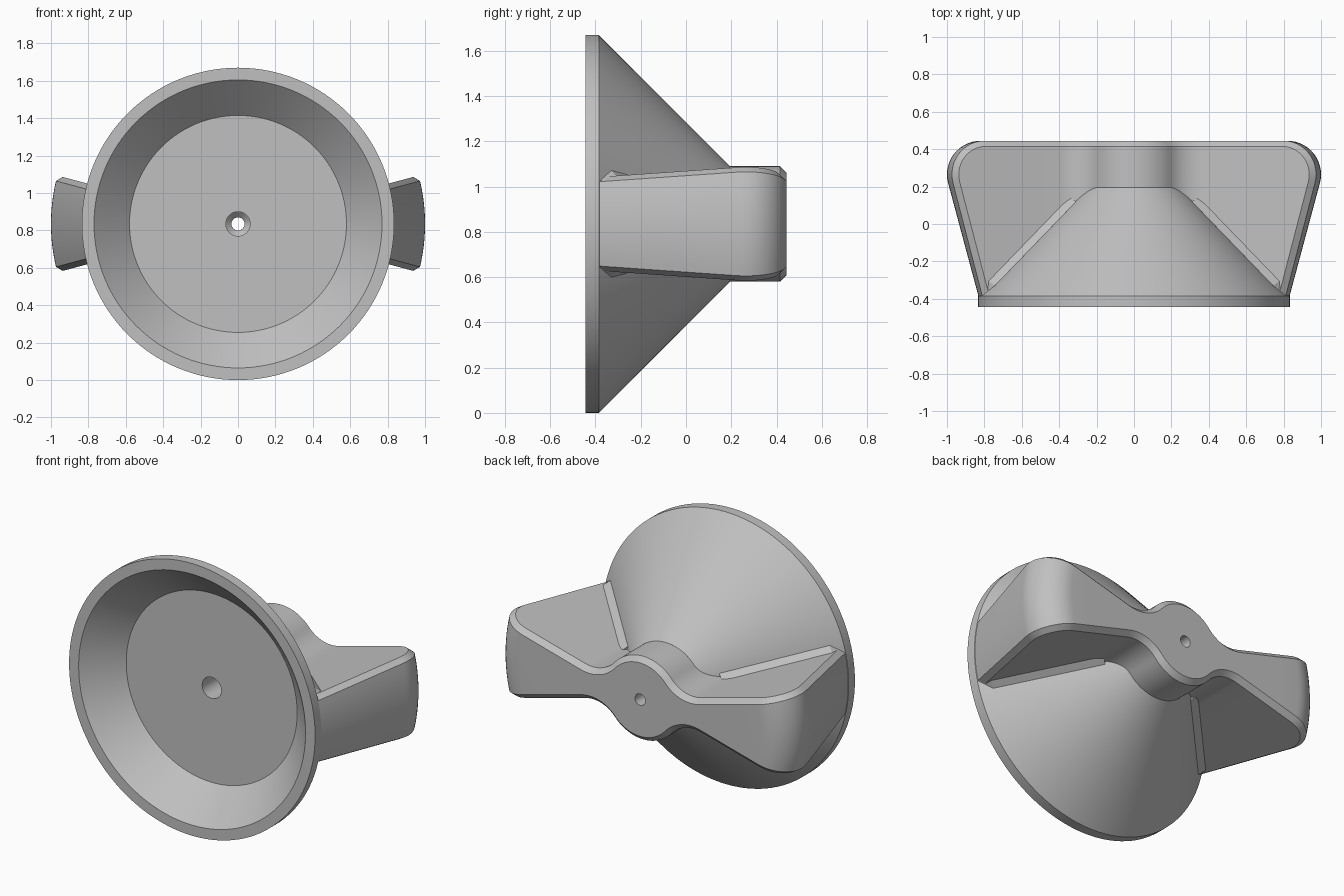
import bpy, bmesh
from math import sin, cos, pi, radians, sqrt, asin
from mathutils import Vector

AXIS_Z = 0.835                 # height of the turning axis
BACK = 0.445                   # rear plane
HUB, FILLET, CH = 0.255, 0.2, 0.03
HOLE = 0.035
A15 = radians(15)
E = Vector((cos(A15), 0, sin(A15)))     # outward along the wing face
T = Vector((-sin(A15), 0, cos(A15)))    # wing face normal
Y = Vector((0, 1, 0))

cube = bpy.data.objects.get("Cube")
if cube:
    bpy.data.objects.remove(cube, do_unlink=True)

grey = bpy.data.materials.new("light_grey")
grey.use_nodes = True
colour = (0.53, 0.53, 0.53, 1)
grey.diffuse_color = colour
bsdf = next(n for n in grey.node_tree.nodes if n.type == 'BSDF_PRINCIPLED')
bsdf.inputs["Base Color"].default_value = colour


def finish(name, bm, mirror=False):
    bmesh.ops.remove_doubles(bm, verts=bm.verts, dist=1e-5)
    bmesh.ops.dissolve_degenerate(bm, edges=bm.edges, dist=1e-5)
    bmesh.ops.recalc_face_normals(bm, faces=bm.faces)
    mesh = bpy.data.meshes.new(name)
    bm.to_mesh(mesh)
    bm.free()
    mesh.materials.append(grey)
    ob = bpy.data.objects.new(name, mesh)
    bpy.context.collection.objects.link(ob)
    ob.location.z = AXIS_Z
    if mirror:
        mod = ob.modifiers.new("mirror", 'MIRROR')
        mod.use_axis = (True, False, True)
        mod.merge_threshold = 0.0001
    bpy.ops.object.select_all(action='DESELECT')
    ob.select_set(True)
    bpy.context.view_layer.objects.active = ob
    bpy.ops.object.shade_smooth_by_angle(angle=radians(25))
    return ob


# Dish: revolved cone with a recessed front and a stepped centre hole
profile = [(HOLE, BACK), (HOLE, 0.3), (0.065, 0.27), (0.065, -0.255),
           (0.58, -0.255), (0.77, -BACK), (0.835, -BACK), (0.835, -0.385),
           (HUB, 0.195), (0.2, 0.2)]
SEG = 128
bm = bmesh.new()
rings = [[bm.verts.new((r * cos(2 * pi * i / SEG), y, r * sin(2 * pi * i / SEG)))
          for i in range(SEG)] for r, y in profile]
for a, b in zip(rings, rings[1:]):
    for i in range(SEG):
        j = (i + 1) % SEG
        bm.faces.new((a[i], a[j], b[j], b[i]))
finish("dish", bm)

# Wings and hub: one quadrant as rows running from the dish to the mid plane
ARC = 8


def base_point(p):
    """Foot of the side wall, just inside the cone."""
    r = min(sqrt(p.x ** 2 + p.z ** 2), 0.80)
    d = Vector((p.x, 0, p.z)).normalized() * r
    return d + Y * min(0.43 - r, 0.15)


rows = []
# outer edge: slanted side, then rounded rear corner
corner = (0.82, 0.265, 0.18)
edge = [(0.832, -0.385, -A15)]
for i in range(15):
    ang = -A15 + (pi / 2 + A15) * i / 14
    edge.append((corner[0] + corner[2] * cos(ang), corner[1] + corner[2] * sin(ang), ang))
for r, y, ang in edge:
    a = E * (r - CH * cos(ang)) + Y * (y - CH * sin(ang))
    top = A15 - asin(CH / r)
    arc = [Vector((r * cos(top * k / ARC), y, r * sin(top * k / ARC)))
           for k in range(ARC, -1, -1)]
    rows.append([base_point(a), a] + arc)

# rear outline: straight wing, concave neck, round hub
reach = sqrt((HUB + FILLET) ** 2 - FILLET ** 2)
outline = [(E * s, E * s - T * CH) for s in (0.7, 0.55, reach)]
centre = E * reach + T * FILLET
sweep = pi / 2 - asin(FILLET / (HUB + FILLET))
for i in range(1, 13):
    ang = sweep * i / 12
    d = -T * cos(ang) - E * sin(ang)
    outline.append((centre + d * FILLET, centre + d * (FILLET + CH)))
start = A15 + pi / 2 - sweep
stop = pi / 2 - asin(HOLE / (HUB - CH))
hub_angles = [start + (stop - start) * i / 10 for i in range(1, 11)]
hub_angles += [pi / 2 - asin(HOLE * cos(pi / 2 * i / 6) / (HUB - CH)) for i in range(1, 7)]
for ang in hub_angles:
    d = Vector((cos(ang), 0, sin(ang)))
    outline.append((d * HUB, d * (HUB - CH)))
for a, b in outline:
    a = a + Y * (BACK - CH)
    low = sqrt(max(HOLE ** 2 - b.x ** 2, 0))
    mid = [Vector((b.x, BACK, low + (b.z - low) * k / ARC)) for k in range(ARC, -1, -1)]
    rows.append([base_point(a), a] + mid)

bm = bmesh.new()
grid = [[bm.verts.new(p) for p in row] for row in rows]
for a, b in zip(grid, grid[1:]):
    for k in range(len(a) - 1):
        bm.faces.new((a[k], a[k + 1], b[k + 1], b[k]))
finish("wings_and_hub", bm, mirror=True)

# Sloped strips where each wing face meets the cone
bm = bmesh.new()
N = (E + Y).normalized()
W = 0.035


def section(r):
    p = E * r + Y * (0.45 - r)
    return [bm.verts.new(v) for v in (p - N * 0.01 - T * 0.01, p + T * W, p + N * W)]


inner, outer = section(0.33), section(0.78)
tip = bm.verts.new(E * 0.833 + Y * -0.383 - T * 0.028)
bm.faces.new(inner)
for k in range(3):
    j = (k + 1) % 3
    bm.faces.new((inner[k], inner[j], outer[j], outer[k]))
    bm.faces.new((outer[k], outer[j], tip))
finish("joint_strips", bm, mirror=True)
